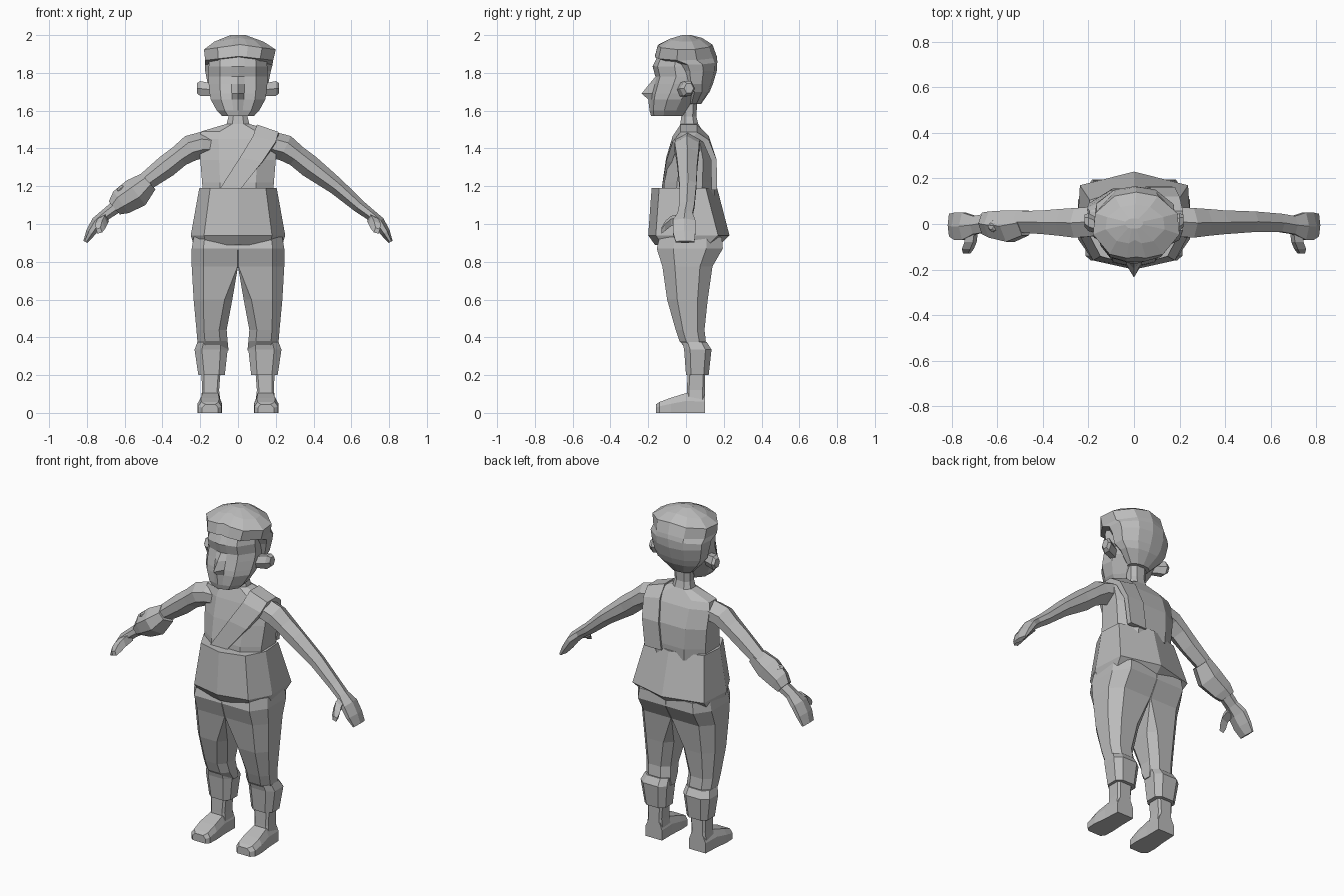
import bpy, bmesh, math
from mathutils import Vector

grey = bpy.data.materials.new("clay grey")
grey.diffuse_color = (0.5, 0.5, 0.5, 1)


def loft(name, rings):
    """Skin a stack of equal-length rings and cap both ends."""
    bm = bmesh.new()
    vs = [[bm.verts.new(p) for p in r] for r in rings]
    n = len(rings[0])
    for a, b in zip(vs, vs[1:]):
        for i in range(n):
            j = (i + 1) % n
            bm.faces.new((a[i], a[j], b[j], b[i]))
    bm.faces.new(vs[0][::-1])
    bm.faces.new(vs[-1])
    bmesh.ops.recalc_face_normals(bm, faces=bm.faces[:])
    me = bpy.data.meshes.new(name)
    bm.to_mesh(me)
    bm.free()
    me.materials.append(grey)
    ob = bpy.data.objects.new(name, me)
    bpy.context.collection.objects.link(ob)
    return ob


def box_ring(x0, x1, y0, y1, z, cin=0.25, cout=0.25, s=1):
    """Rectangle with clipped corners, x0 the inner side."""
    w, d = x1 - x0, y1 - y0
    i, o = cin * w, cout * w
    di, do = cin * d, cout * d
    pts = [(x0 + i, y0), (x1 - o, y0), (x1, y0 + do), (x1, y1 - do),
           (x1 - o, y1), (x0 + i, y1), (x0, y1 - di), (x0, y0 + di)]
    return [(s * x, y, z) for x, y in pts]


def mirror_ring(half, z):
    """Half outline from front centre to back centre, mirrored over x."""
    return [(x, y, z) for x, y in half] + [(-x, y, z) for x, y in half[-2:0:-1]]


def tube_rings(stations, s):
    """Rings square to a path in the xz plane: (x, z, half thickness, y0, y1)."""
    rings = []
    for k, (x, z, t, y0, y1) in enumerate(stations):
        a, b = stations[max(k - 1, 0)], stations[min(k + 1, len(stations) - 1)]
        d = Vector((b[0] - a[0], b[1] - a[1])).normalized()
        n = Vector((-d.y, d.x)) * t
        m = (y0 + y1) / 2
        prof = [(y0, -.35), (y0, .45), (m, 1), (y1, .45), (y1, -.35), (m, -1)]
        rings.append([(s * (x + n.x * q), y, z + n.y * q) for y, q in prof])
    return rings


# Legs, cuffs and feet
LEG = [(.05, .21, .01, .09, .33, .25), (.055, .215, -.035, .105, .38, .25),
       (.06, .22, -.055, .098, .44, .25), (.03, .235, -.1, .115, .6, .2),
       (.0, .245, -.125, .14, .775, .01), (.0, .245, -.155, .195, .87, .005),
       (.0, .235, -.14, .19, .93, .005)]
CUFF = [(.07, .21, .0, .12, .2), (.055, .23, -.01, .135, .335), (.06, .215, -.02, .11, .375)]
ARM = [(.12, 1.415, .06, -.04, .07), (.19, 1.418, .07, -.055, .075), (.25, 1.402, .07, -.06, .07),
       (.31, 1.36, .058, -.052, .066), (.38, 1.305, .06, -.045, .06), (.52, 1.2, .045, -.035, .055),
       (.64, 1.095, .035, -.035, .045), (.70, 1.05, .03, -.045, .035),
       (.745, 1.01, .032, -.07, .05), (.78, .955, .026, -.07, .05),
       (.808, .905, .012, -.055, .045)]
for s, side in ((1, "left"), (-1, "right")):
    loft(side + "_trouser_leg", [box_ring(a, b, c, d, z, ci, .25, s) for a, b, c, d, z, ci in LEG])
    loft(side + "_cuff", [box_ring(*r, .22, .22, s) for r in CUFF])
    loft(side + "_ankle", [box_ring(.09, .2, 0, .1, .04, .12, .12, s),
                           box_ring(.1, .19, .005, .1, .12, .12, .12, s),
                           box_ring(.09, .195, .01, .1, .25, .12, .12, s)])
    # foot lofted from heel to toe
    foot = [(.1, .09, .2, .1), (.0, .09, .205, .105), (-.08, .085, .215, .08),
            (-.14, .088, .212, .058), (-.16, .105, .19, .045)]
    loft(side + "_foot", [[(s * a, y, 0), (s * b, y, 0), (s * b, y, h * .6),
                           (s * (b - .018), y, h), (s * (a + .015), y, h), (s * a, y, h * .6)]
                          for y, a, b, h in foot])
    # arm with flat hand, and thumb
    loft(side + "_arm", tube_rings(ARM, s))
    thumb = [(.71, -.02, 1.03, .026), (.718, -.08, 1.015, .027),
             (.73, -.11, .99, .026), (.735, -.13, .965, .016)]
    loft(side + "_thumb", [[(s * (x - r), y, z - r * .6), (s * (x + r * .6), y, z - r),
                            (s * (x + r), y, z + r * .4), (s * (x - r * .4), y, z + r)]
                           for x, y, z, r in thumb])
    # ear: broad at the root, tilted back
    loft(side + "_ear", [[(s * x, -.02 + .4 * (x - .13) + r * .85 * math.cos(k * math.pi / 3),
                           1.71 + .1 * (x - .13) + r * math.sin(k * math.pi / 3)) for k in range(6)]
                         for x, r in ((.13, .04), (.17, .042), (.2, .046), (.218, .03))])

# Torso and neck
TORSO = [(.185, -.12, .15, 1.15), (.19, -.115, .155, 1.22), (.2, -.09, .15, 1.34),
         (.205, -.06, .115, 1.45), (.195, -.045, .09, 1.49), (.06, -.03, .065, 1.53),
         (.05, -.025, .055, 1.57), (.055, -.02, .06, 1.66)]
loft("torso_and_neck", [box_ring(-w, w, a, b, z) for w, a, b, z in TORSO])

# Flared tunic skirt
SKIRT = [(.235, -.165, .18, .89), (.25, -.2, .23, .94), (.205, -.182, .165, 1.19)]
loft("tunic_skirt", [mirror_ring([(0, a), (.72 * w, a + .04), (w, -.03), (.95 * w, b - .06), (0, b)], z)
                     for w, a, b, z in SKIRT])

# Shoulder strap: (left x, right x, y, left z, right z, outward y, outward z)
STRAP = [(-.1, .01, -.115, 1.18, 1.18, -1, 0), (.01, .13, -.09, 1.35, 1.33, -1, .1),
         (.08, .2, -.055, 1.46, 1.43, -1, .4), (.1, .215, -.02, 1.515, 1.475, -.6, .8),
         (.1, .215, .05, 1.515, 1.475, .5, .8), (.09, .2, .105, 1.46, 1.44, 1, .4),
         (.07, .18, .147, 1.34, 1.34, 1, .1), (.05, .16, .15, 1.18, 1.18, 1, 0)]
t = .015
loft("shoulder_strap", [[(a, y - oy * t, za - oz * t), (b, y - oy * t, zb - oz * t),
                         (b, y + oy * t, zb + oz * t), (a, y + oy * t, za + oz * t)]
                        for a, b, y, za, zb, oy, oz in STRAP])

# Bracer with a round stud
BRACER = [(.475, 1.225, .056, -.05, .06), (.54, 1.165, .082, -.078, .06),
          (.62, 1.115, .07, -.06, .055), (.655, 1.085, .045, -.045, .05)]
loft("bracer", tube_rings(BRACER, -1))
up = Vector((-.64, 0, .77))
across = Vector((.77, 0, .64))
loft("bracer_stud", [[Vector((-.59, -.01, 1.15)) + up * h + across * r * math.cos(k * math.pi / 4)
                      + Vector((0, r, 0)) * math.sin(k * math.pi / 4) for k in range(8)]
                     for h, r in ((0, .025), (.05, .025), (.06, .015))])


def head_ring(z, w, nose, a, b, lean=0, xs=.62, drop=0):
    """Skull outline; nose is the front centre depth, drop lowers the sides."""
    d = b - a
    half = [(0, nose), (.22 * w, a), (xs * w, a + .06 * d), (w, a + .36 * d),
            (.95 * w, a + .68 * d), (.5 * w, b - .06 * d), (0, b)]
    return [(x + lean, y, z - drop * abs(x)) for x, y, z in mirror_ring(half, z)]


# Face with jaw and nose ridge: (z, half width, centre y, front y, back y)
FACE = [(1.572, .085, -.185, -.18, -.01), (1.6, .112, -.193, -.185, .01),
        (1.66, .145, -.2, -.182, .05), (1.69, .15, -.235, -.178, .08),
        (1.74, .155, -.195, -.165, .11), (1.78, .155, -.162, -.155, .13),
        (1.835, .155, -.177, -.168, .13), (1.88, .15, -.155, -.15, .12), (1.95, .1, -.1, -.1, .09)]
loft("head", [head_ring(*r) for r in FACE])

# Hair: close behind the ears, overhanging fringe and a ridged crown
HAIR = [(1.635, .07, .0, .0, .08), (1.7, .135, .0, .0, .125), (1.74, .16, -.04, -.04, .142),
        (1.81, .174, -.06, -.06, .163), (1.862, .179, -.08, -.08, .166, .004, .62, .1),
        (1.888, .18, -.165, -.165, .163, .006, .62, .12), (1.95, .19, -.145, -.15, .14, .01, .62, .14),
        (1.985, .13, -.07, -.085, .085, .005, .62, .15), (2.0, .04, -.02, -.02, .025)]
loft("hair", [head_ring(*r) for r in HAIR])
